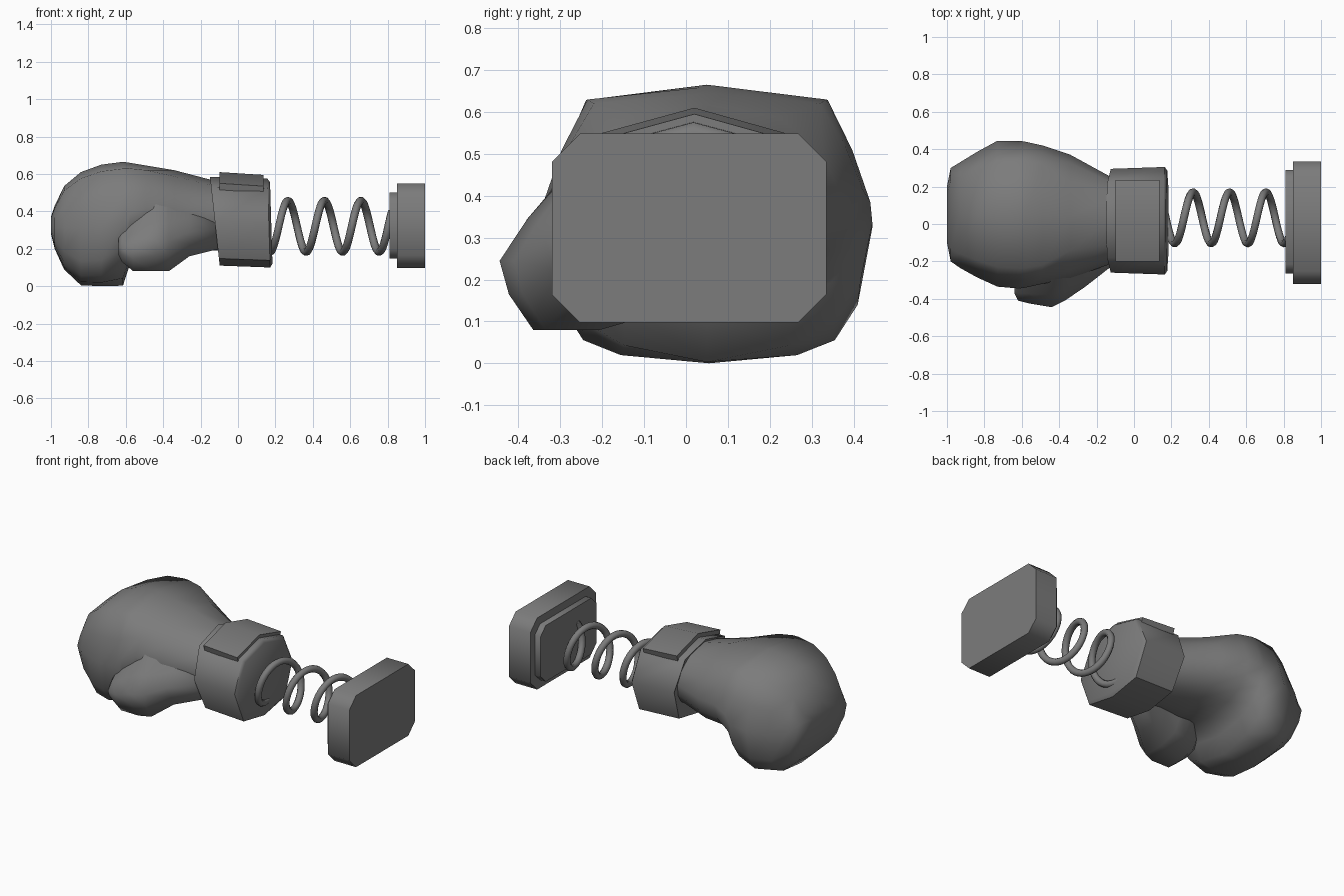
import bpy, bmesh, math

cube = bpy.data.objects.get("Cube")
if cube:
    bpy.data.objects.remove(cube, do_unlink=True)

grey = bpy.data.materials.new("dark_grey")
grey.use_nodes = True
COLOUR = (0.2, 0.2, 0.2, 1)
grey.diffuse_color = COLOUR
grey.node_tree.nodes["Principled BSDF"].inputs["Base Color"].default_value = COLOUR


def smooth(obj, angle):
    bpy.ops.object.select_all(action='DESELECT')
    obj.select_set(True)
    bpy.context.view_layer.objects.active = obj
    bpy.ops.object.shade_smooth_by_angle(angle=math.radians(angle))


def loft(name, rings, angle):
    """Skin a list of equal-length rings and cap both ends."""
    bm = bmesh.new()
    loops = [[bm.verts.new(p) for p in ring] for ring in rings]
    n = len(loops[0])
    for a, b in zip(loops, loops[1:]):
        for i in range(n):
            j = (i + 1) % n
            bm.faces.new((a[i], a[j], b[j], b[i]))
    bm.faces.new(loops[0])
    bm.faces.new(loops[-1])
    bmesh.ops.recalc_face_normals(bm, faces=bm.faces)
    mesh = bpy.data.meshes.new(name)
    bm.to_mesh(mesh)
    bm.free()
    obj = bpy.data.objects.new(name, mesh)
    bpy.context.collection.objects.link(obj)
    mesh.materials.append(grey)
    smooth(obj, angle)


def mirrored(half):
    """Close a half outline, listed from top to bottom, across its middle."""
    return half + [(-y, z) for y, z in half[-2:0:-1]]


def section(shape, x, y0, y1, z0, z1):
    """Fit a unit outline into a box at the given x."""
    cy, cz, ry, rz = (y0 + y1) / 2, (z0 + z1) / 2, (y1 - y0) / 2, (z1 - z0) / 2
    return [(x, cy + u * ry, cz + v * rz) for u, v in shape]


# Glove body: squarish fist, rounder under the palm, then a round wrist
fist_half = [(0, 1), (.73, .89), (.89, .45), (1, 0),
             (.91, -.57), (.77, -.83), (.54, -.94), (0, -1)]
wrist_half = [(0, 1), (.55, .85), (.87, .45), (1, 0),
              (.93, -.4), (.76, -.7), (.5, -.88), (0, -1)]
fist, wrist = mirrored(fist_half), mirrored(wrist_half)
palm = mirrored(fist_half[:4] + wrist_half[4:])
body = [
    (fist, -1.0, -.10, .20, .28, .37),
    (fist, -.98, -.20, .30, .20, .43),
    (fist, -.93, -.235, .33, .09, .535),
    (fist, -.84, -.285, .385, .005, .61),
    (fist, -.73, -.335, .445, 0, .65),
    (palm, -.615, -.345, .445, .003, .665),
    (palm, -.58, -.34, .44, .11, .66),
    (palm, -.49, -.32, .42, .19, .645),
    (wrist, -.34, -.29, .37, .18, .62),
    (wrist, -.13, -.215, .255, .19, .565),
    (wrist, .0, -.20, .23, .20, .53),
]
loft("glove_body", [section(*s) for s in body], 80)

# Thumb folded against the palm, its upper side merging into the glove
thumb_shape = [(0, .9), (-.24, .64), (-.7, .13), (-1, -.3), (-.9, -.64), (-.64, -1),
               (0, -1), (.6, -.85), (1, -.2), (.6, .5)]
thumb = [
    (-.64, -.37, -.22, .17, .29),
    (-.62, -.41, -.15, .13, .34),
    (-.56, -.425, -.08, .08, .43),
    (-.44, -.445, 0, .08, .55),
    (-.37, -.41, 0, .08, .55),
    (-.26, -.335, .04, .16, .53),
    (-.10, -.21, .05, .2, .5),
]
loft("thumb", [section(thumb_shape, *s) for s in thumb], 80)

# Wrist cuff, eight-sided and leaning slightly
octagon = mirrored([(0, 1), (.71, .77), (1, 0), (.71, -.84), (0, -1)])


def lean(ring, amount):
    return [(x + (.33 - z) * amount, y, z) for x, y, z in ring]


loft("cuff", [
    lean(section(octagon, -.112, -.235, .275, .14, .555), .11),
    lean(section(octagon, -.122, -.26, .295, .11, .585), .11),
    lean(section(octagon, .165, -.27, .305, .10, .575), .03),
    lean(section(octagon, .178, -.25, .285, .12, .555), .03),
], 55)

# Strap plate folded over the top of the cuff
strap = [(-.2, .55), (.02, .61), (.235, .55), (.225, .515), (.02, .57), (-.19, .515)]
loft("cuff_strap", [[(x, y, z - drop) for y, z in strap]
                    for x, drop in ((-.1, 0), (.135, .015))], 40)


# Base block and its raised mounting plate, both with clipped corners
def clipped(x, y0, y1, z0, z1, c):
    return [(x, y, z) for y, z in (
        (y0 + c, z0), (y1 - c, z0), (y1, z0 + c), (y1, z1 - c),
        (y1 - c, z1), (y0 + c, z1), (y0, z1 - c), (y0, z0 + c))]


loft("base_block", [clipped(x, -.32, .335, .097, .548, .067) for x in (.85, 1)], 55)
loft("mounting_plate", [clipped(x, -.265, .29, .147, .5, .05) for x in (.81, .86)], 55)

# Coil spring swept along a helix
curve = bpy.data.curves.new("spring", 'CURVE')
curve.dimensions = '3D'
curve.bevel_depth = .021
curve.bevel_resolution = 2
curve.use_fill_caps = True
steps = 110
path = curve.splines.new('POLY')
path.points.add(steps)
for i, point in enumerate(path.points):
    x = .155 + .667 * i / steps
    turn = math.tau * (x - .267) / .195
    point.co = (x, .033 + .137 * math.sin(turn), .32 + .137 * math.cos(turn), 1)
spring = bpy.data.objects.new("spring", curve)
bpy.context.collection.objects.link(spring)
curve.materials.append(grey)
bpy.ops.object.select_all(action='DESELECT')
spring.select_set(True)
bpy.context.view_layer.objects.active = spring
bpy.ops.object.convert(target='MESH')
smooth(bpy.context.view_layer.objects.active, 60)
